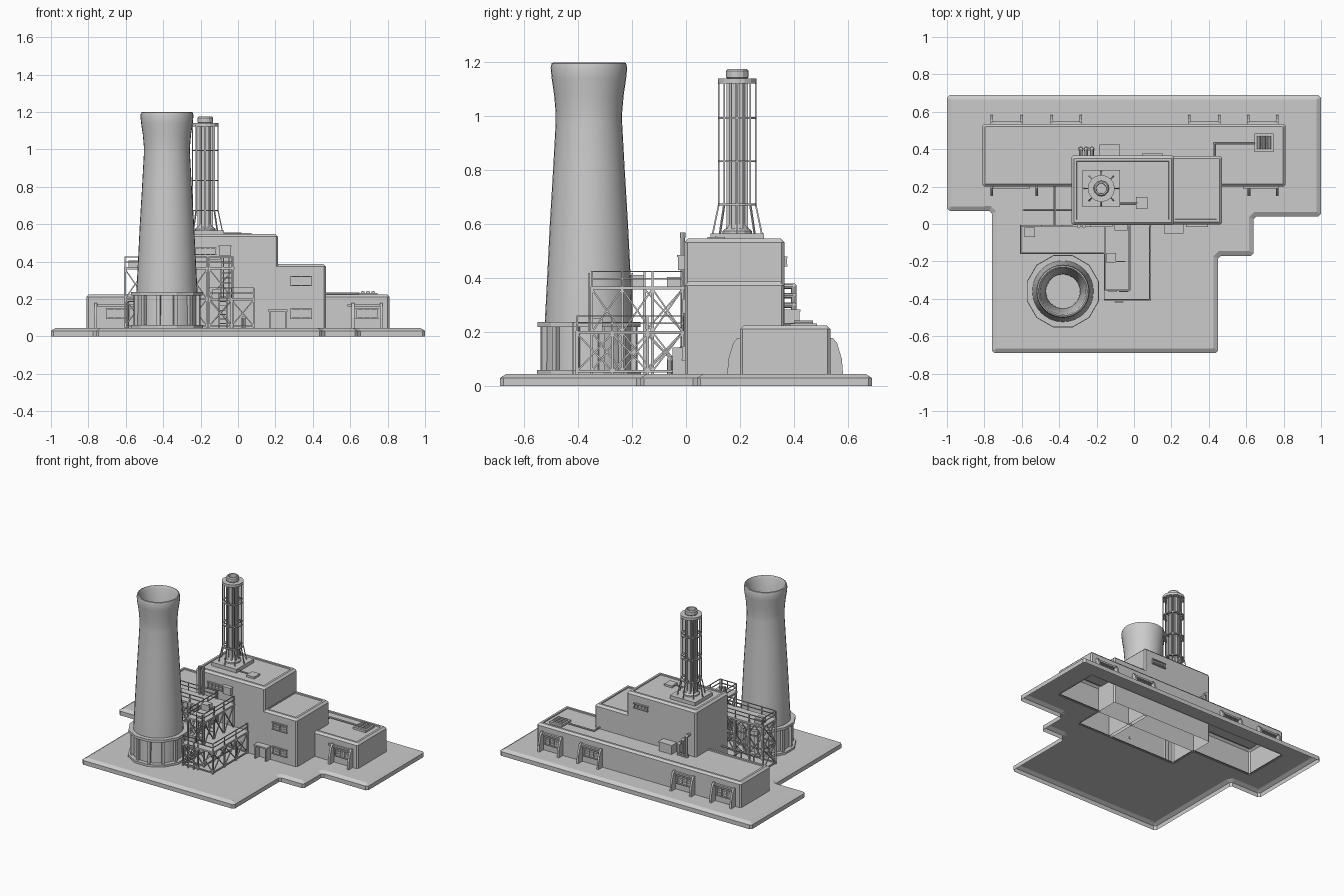
import bpy, bmesh, math
from mathutils import Vector, Matrix

if "Cube" in bpy.data.objects:
    bpy.data.objects.remove(bpy.data.objects["Cube"])

G = 0.045  # top of the ground slab


def finish(name, bm, smooth=False):
    me = bpy.data.meshes.new(name)
    bm.to_mesh(me)
    bm.free()
    ob = bpy.data.objects.new(name, me)
    bpy.context.collection.objects.link(ob)
    if smooth:
        bpy.context.view_layer.objects.active = ob
        ob.select_set(True)
        bpy.ops.object.shade_smooth_by_angle(angle=math.radians(32))
        ob.select_set(False)


def box(bm, x0, x1, y0, y1, z0, z1):
    m = Matrix.Translation(((x0 + x1) / 2, (y0 + y1) / 2, (z0 + z1) / 2)) @ Matrix.Diagonal((x1 - x0, y1 - y0, z1 - z0, 1))
    bmesh.ops.create_cube(bm, size=1, matrix=m)


def bar(bm, a, b, r=0.004, n=4):
    a, b = Vector(a), Vector(b)
    d = b - a
    m = Matrix.Translation((a + b) / 2) @ d.to_track_quat('Z', 'Y').to_matrix().to_4x4()
    if n == 4:
        bmesh.ops.create_cube(bm, size=1, matrix=m @ Matrix.Diagonal((2 * r, 2 * r, d.length, 1)))
    else:
        bmesh.ops.create_cone(bm, cap_ends=True, segments=n, radius1=r, radius2=r, depth=d.length, matrix=m)


def pipe(bm, pts, r=0.008, n=8):
    for a, b in zip(pts, pts[1:]):
        bar(bm, a, b, r, n)
    for p in pts[1:-1]:
        bmesh.ops.create_icosphere(bm, subdivisions=2, radius=r * 1.05, matrix=Matrix.Translation(p))


def lathe(bm, prof, n, cx, cy, closed=False, phase=0.0):
    rings = [[bm.verts.new((cx + r * math.cos(2 * math.pi * (i + phase) / n), cy + r * math.sin(2 * math.pi * (i + phase) / n), z))
              for i in range(n)] for r, z in prof]
    for a, b in zip(rings, rings[1:] + rings[:1] if closed else rings[1:]):
        for i in range(n):
            j = (i + 1) % n
            bm.faces.new((a[i], a[j], b[j], b[i]))
    if not closed:
        bm.faces.new(rings[-1])


def shell(bm, outline, z0, z1, corner, rim, drop):
    """Open-bottomed block with cut corners and a sloped top edge; returns its top face."""
    pts = []
    for i, p in enumerate(outline):
        p = Vector(p)
        for q in (outline[i - 1], outline[(i + 1) % len(outline)]):
            pts.append(p + (Vector(q) - p).normalized() * corner)
    vs = [bm.verts.new((p.x, p.y, z1)) for p in pts]
    f = bm.faces.new(vs)
    f.normal_update()
    if f.normal.z < 0:
        f.normal_flip()
    bmesh.ops.inset_region(bm, faces=[f], thickness=rim, use_boundary=True, use_even_offset=True)
    edge = [e for e in bm.edges if e.is_boundary]
    for v in {v for e in edge for v in e.verts}:
        v.co.z = z1 - drop
    low = bmesh.ops.extrude_edge_only(bm, edges=edge)['geom']
    for v in low:
        if isinstance(v, bmesh.types.BMVert):
            v.co.z = z0
    return f


# ground slab, open below, with a hole under the buildings
bm = bmesh.new()
top = shell(bm, [(-1, .69), (-1, .07), (-.76, .07), (-.76, -.69), (.45, -.69), (.45, -.17),
                 (.64, -.17), (.64, .04), (1, .04), (1, .69)], 0, G, .014, .025, .015)
edges = list(top.edges)
bmesh.ops.delete(bm, geom=[top], context='FACES_ONLY')
hole = [bm.verts.new((x, y, G)) for x, y in [(-.8, .21), (-.325, .21), (-.325, .005), (.46, .005), (.46, .21), (.8, .21), (.8, .53), (-.8, .53)]]
edges += [bm.edges.new((hole[i - 1], hole[i])) for i in range(8)]
bmesh.ops.triangle_fill(bm, edges=edges, use_beauty=True, normal=(0, 0, 1))
bmesh.ops.recalc_face_normals(bm, faces=bm.faces)
finish("ground_slab", bm)


# building blocks with recessed roofs
def block(name, x0, x1, y0, y1, z1):
    bm = bmesh.new()
    f = shell(bm, [(x0, y0), (x1, y0), (x1, y1), (x0, y1)], G - .005, z1, .01, .014, .014)
    bmesh.ops.inset_region(bm, faces=[f], thickness=.016)
    bmesh.ops.inset_region(bm, faces=[f], thickness=.002, depth=-.008)
    finish(name, bm)


block("long_annex", -.81, .81, .2, .535, .225)
block("main_block_tall", -.335, .215, -.005, .365, .547)
block("main_block_low", .19, .47, -.004, .364, .387)

# buttress fins on the annex
bm = bmesh.new()
prof = [(0, G), (.047, G), (.043, .1), (.025, .16), (.01, .178), (0, .178)]
fins = [(x, .535, 1) for x in (-.76, -.6, -.44, -.285, .295, .455, .61, .765)]
fins += [(x, .2, -1) for x in (-.76, -.52, .615, .765)]
for x, y, s in fins:
    f = bm.faces.new([bm.verts.new((x - .007, y + s * d, z)) for d, z in prof])
    ext = bmesh.ops.extrude_face_region(bm, geom=[f])['geom']
    bmesh.ops.translate(bm, vec=(.014, 0, 0), verts=[v for v in ext if isinstance(v, bmesh.types.BMVert)])
bmesh.ops.recalc_face_normals(bm, faces=bm.faces)
finish("buttress_fins", bm)

# framed windows with mullions and slats
bm = bmesh.new()


def window(x0, x1, z0, z1, y, s, cols=2, slats=2):
    def b(a, c, d, e, o):
        box(bm, a, c, min(y, y + s * o), max(y, y + s * o), d, e)
    t = .006
    b(x0, x1, z0, z1, .002)
    b(x0 - t, x1 + t, z1, z1 + t, .012)
    b(x0 - t, x1 + t, z0 - t, z0, .012)
    for i in range(cols + 1):
        x = x0 + (x1 - x0) * i / cols
        b(x - t / 2, x + t / 2, z0, z1, .009)
    for i in range(1, slats + 1):
        z = z0 + (z1 - z0) * i / (slats + 1)
        b(x0, x1, z - .002, z + .002, .006)


for a, b in ((-.76, -.6), (-.44, -.285), (.295, .455), (.61, .765)):
    window(a + .025, b - .025, .095, .145, .535, 1, 3)
    box(bm, a, b, .535, .55, .16, .172)
for a, b in ((-.7, -.58), (.635, .745)):
    window(a, b, .1, .145, .2, -1, 3)
    box(bm, a - .05, b + .02, .187, .2, .16, .172)
for z in (.1, .275):
    window(.285, .39, z, z + .042, -.004, -1)
window(-.23, -.12, .44, .47, -.005, -1, 4, 1)
window(.05, .15, .45, .475, .365, 1, 4, 1)
finish("windows", bm)

# entrance: frame, door leaf and canopy
bm = bmesh.new()
for x in (.165, .25):
    box(bm, x, x + .009, -.05, -.004, G, .138)
box(bm, .16, .264, -.05, -.004, .133, .143)
box(bm, .18, .245, -.009, -.003, G, .128)
finish("entrance", bm)

# cooling tower, hollow at the mouth
TX, TY = -.38, -.36
bm = bmesh.new()
lathe(bm, [(.166, G), (.164, .23), (.155, .4), (.145, .6), (.133, .8), (.123, .98), (.123, 1.01), (.129, 1.08), (.138, 1.14),
           (.142, 1.18), (.138, 1.197), (.131, 1.2), (.122, 1.18), (.105, 1.04), (.092, .9), (.09, .6)], 32, TX, TY)
bmesh.ops.recalc_face_normals(bm, faces=bm.faces)
finish("cooling_tower", bm, True)

# tower foot ring, gallery ring and piers
bm = bmesh.new()
for z0, z1, r0, r1 in ((G, .06, .16, .2), (.22, .238, .155, .198)):
    lathe(bm, [(r0, z0), (r1, z0), (r1, z1), (r0, z1)], 12, TX, TY, True, .5)
for i in range(12):
    m = Matrix.Translation((TX, TY, 0)) @ Matrix.Rotation(math.tau * (i + .5) / 12, 4, 'Z')
    n = len(bm.verts)
    box(bm, .15, .183, -.01, .01, G, .225)
    bm.verts.ensure_lookup_table()
    bmesh.ops.transform(bm, matrix=m, verts=bm.verts[n:])
bmesh.ops.recalc_face_normals(bm, faces=bm.faces)
finish("tower_base", bm)

# chimney
CX, CY = -.175, .19
bm = bmesh.new()
box(bm, CX - .1, CX + .1, CY - .1, CY + .1, .535, .565)
lathe(bm, [(.055, .56), (.055, .575), (.042, .585), (.036, .6), (.036, 1.14), (.042, 1.145), (.042, 1.168), (.036, 1.175), (.028, 1.175), (.026, 1.0)], 12, CX, CY)
for i in range(8):
    a = math.tau * (i + .5) / 8
    c, s = math.cos(a), math.sin(a)
    bar(bm, (CX + .036 * c, CY + .036 * s, .565), (CX + .036 * c, CY + .036 * s, 1.14), .007)
bmesh.ops.recalc_face_normals(bm, faces=bm.faces)
finish("chimney", bm)

# chimney cage: hoops, posts and splayed legs
bm = bmesh.new()
for z, h, r in ((.67, .007, .058), (.83, .007, .058), (.99, .007, .058), (1.122, .018, .04)):
    lathe(bm, [(r, z), (.072, z), (.072, z + h), (r, z + h)], 16, CX, CY, True)
for i in range(8):
    c, s = math.cos(math.tau * i / 8), math.sin(math.tau * i / 8)
    P = lambda r, z: (CX + r * c, CY + r * s, z)
    bar(bm, P(.068, .67), P(.068, 1.13), .003)
    bar(bm, P(.068, .675), P(.092, .56), .003)
    for z in (.674, .834, .994):
        bar(bm, P(.036, z), P(.068, z), .003)
bmesh.ops.recalc_face_normals(bm, faces=bm.faces)
finish("chimney_cage", bm)


# scaffold decks with legs, cross braces and railings
def deck(name, x0, x1, y0, y1, z, nx, ny, rails):
    bm = bmesh.new()
    box(bm, x0, x1, y0, y1, z - .012, z)
    X = [x0 + .006 + (x1 - x0 - .012) * i / nx for i in range(nx + 1)]
    Y = [y0 + .006 + (y1 - y0 - .012) * i / ny for i in range(ny + 1)]
    sides = {'f': [(x, Y[0]) for x in X], 'b': [(x, Y[-1]) for x in X], 'l': [(X[0], y) for y in Y], 'r': [(X[-1], y) for y in Y]}
    for k, line in sides.items():
        for p in line:
            bar(bm, (*p, G), (*p, z), .005)
        levels = [G + .01, z - .01] if z < .3 else [G + .01, .2, z - .01]
        for p, q in zip(line, line[1:]):
            for a, b in zip(levels, levels[1:]):
                bar(bm, (*p, a), (*q, a), .004)
                if k != 'b':
                    bar(bm, (*p, a), (*q, b), .003)
                    bar(bm, (*q, a), (*p, b), .003)
        if k in rails:
            for h in (.028, .055):
                bar(bm, (*line[0], z + h), (*line[-1], z + h), .0025)
            for p in line:
                bar(bm, (*p, z), (*p, z + .055), .003)
    finish(name, bm)


deck("lower_deck", -.16, .09, -.41, -.006, .205, 2, 3, 'fr')
deck("upper_deck_long", -.61, -.16, -.16, -.006, .37, 4, 1, 'flb')
deck("upper_deck_side", -.16, -.02, -.355, -.006, .37, 1, 3, 'flr')

# ladders and deck cabinets
bm = bmesh.new()
for x, y, z0, z1 in ((-.08, -.418, G, .235), (-.07, -.2, .205, .42), (-.055, -.36, .205, .42)):
    for d in (-.022, .022):
        bar(bm, (x + d, y, z0), (x + d, y, z1), .003)
    for i in range(1, 8):
        z = z0 + (z1 - z0) * i / 8
        bar(bm, (x - .022, y, z), (x + .022, y, z), .0025)
box(bm, -.15, -.095, -.205, -.155, .37, .412)
box(bm, -.585, -.53, -.07, -.02, .37, .405)
box(bm, -.14, -.09, -.36, -.31, .205, .25)
box(bm, -.1, -.04, -.03, 0, .43, .482)
box(bm, -.105, -.035, -.034, 0, .478, .486)
finish("ladders_and_cabinets", bm)

# pipework on the walls and roofs
bm = bmesh.new()
for x in (-.295, -.268):
    pipe(bm, [(x, -.012, G), (x, -.012, .56)], .009)
    bar(bm, (x, -.012, .55), (x, -.012, .57), .011, 8)
for i, x in enumerate((-.285, -.255, -.225)):
    z = .37 - .035 * i
    pipe(bm, [(x, .35, z), (x, .4, z), (x, .4, .22)], .01)
    bar(bm, (x, .4, .22), (x, .4, .235), .015, 8)
pipe(bm, [(.65, .43, .228), (.43, .43, .228), (.43, .36, .228)], .006)
pipe(bm, [(-.08, .11, .55), (.02, .11, .55)], .005)
pipe(bm, [(-.59, .075, G), (-.59, .075, .19), (-.42, .075, .19), (-.33, .075, .19)], .006)
pipe(bm, [(-.425, .2, .14), (-.425, -.02, .14), (-.425, -.02, G)], .006)
pipe(bm, [(.03, -.06, G), (.03, -.06, .1), (.03, 0, .1)], .01)
finish("pipework", bm, True)

# roof units: fan tray, hatch and rear cabinet
bm = bmesh.new()
box(bm, .645, .745, .385, .485, .215, .232)
for x in (.668, .695, .722):
    bar(bm, (x, .4, .233), (x, .47, .233), .011, 10)
box(bm, .01, .072, .08, .145, .535, .553)
box(bm, -.18, -.08, .36, .42, .215, .28)
box(bm, -.184, -.076, .36, .424, .276, .284)
finish("roof_units", bm)
